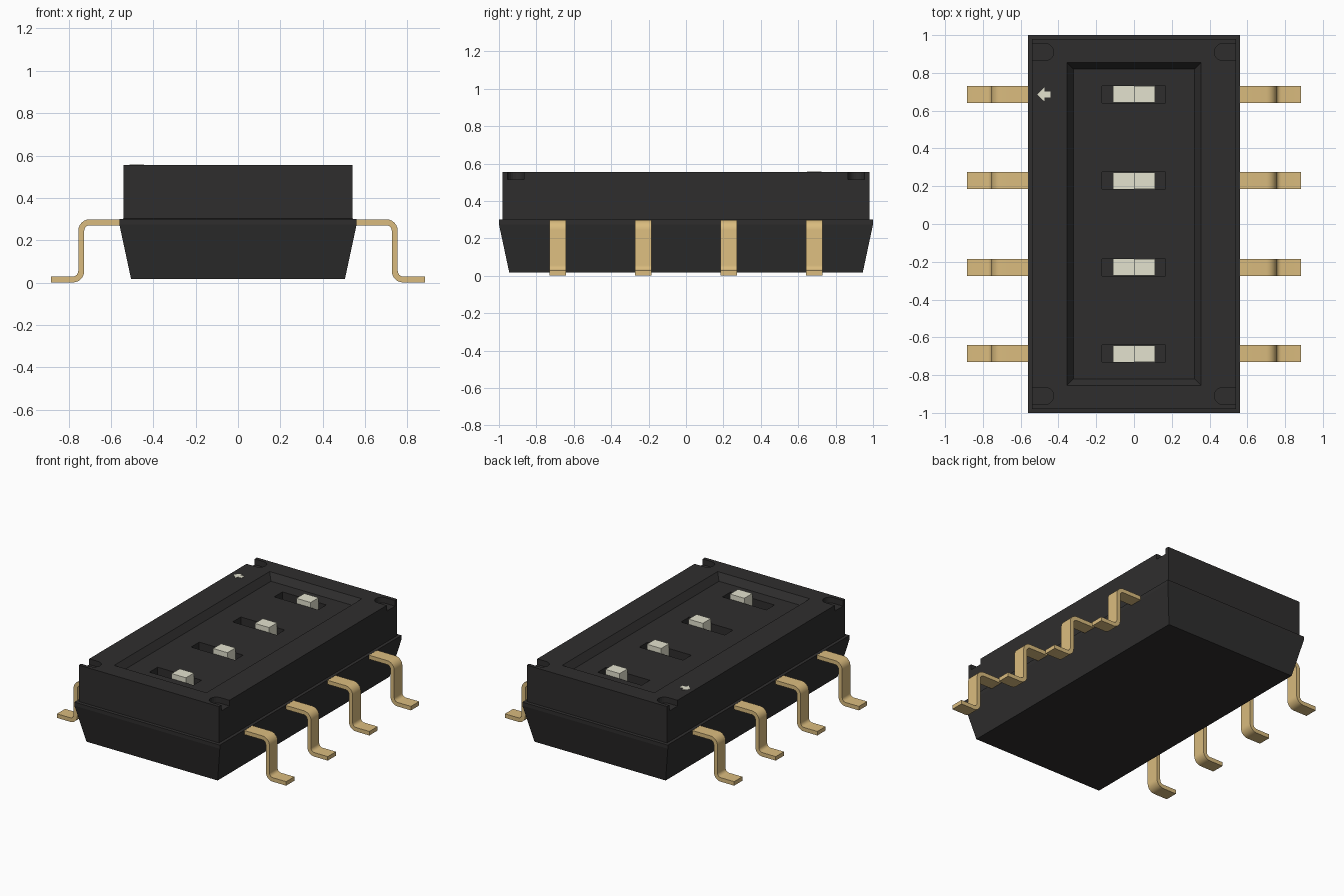
import bpy
import bmesh
from math import cos, sin, pi

default = bpy.data.objects.get("Cube")
if default:
    bpy.data.objects.remove(default, do_unlink=True)


def material(name, r, g, b):
    mat = bpy.data.materials.new(name)
    mat.use_nodes = True
    mat.diffuse_color = (r, g, b, 1)
    shader = mat.node_tree.nodes["Principled BSDF"]
    shader.inputs["Base Color"].default_value = (r, g, b, 1)
    shader.inputs["Roughness"].default_value = 0.7
    return mat


black = material("black plastic", 0.028, 0.027, 0.027)
gold = material("gold metal", 0.70, 0.50, 0.21)
ivory = material("ivory plastic", 0.77, 0.76, 0.62)


def finish(name, bm, mat):
    bmesh.ops.recalc_face_normals(bm, faces=bm.faces)
    mesh = bpy.data.meshes.new(name)
    bm.to_mesh(mesh)
    bm.free()
    mesh.materials.append(mat)
    obj = bpy.data.objects.new(name, mesh)
    bpy.context.collection.objects.link(obj)
    return obj


def loft(name, rings, mat):
    """Stack closed loops of points into a capped solid."""
    bm = bmesh.new()
    loops = [[bm.verts.new(p) for p in ring] for ring in rings]
    for low, high in zip(loops, loops[1:]):
        for i in range(len(low)):
            j = (i + 1) % len(low)
            bm.faces.new((low[i], low[j], high[j], high[i]))
    bm.faces.new(loops[0])
    bm.faces.new(loops[-1])
    return finish(name, bm, mat)


def rect(hx, hy, z):
    return [(-hx, -hy, z), (hx, -hy, z), (hx, hy, z), (-hx, hy, z)]


def prism(name, outline, z0, z1, mat):
    return loft(name, [[(x, y, z) for x, y in outline] for z in (z0, z1)], mat)


def box(name, x0, x1, y0, y1, z0, z1, mat):
    return prism(name, [(x0, y0), (x1, y0), (x1, y1), (x0, y1)], z0, z1, mat)


def select(obj):
    bpy.ops.object.select_all(action="DESELECT")
    obj.select_set(True)
    bpy.context.view_layer.objects.active = obj


def cut(target, cutter):
    cutter.hide_render = True
    mod = target.modifiers.new("cut", "BOOLEAN")
    mod.operation = "DIFFERENCE"
    mod.solver = "EXACT"
    mod.object = cutter
    select(target)
    bpy.ops.object.modifier_apply(modifier=mod.name)
    bpy.data.objects.remove(cutter, do_unlink=True)


TOP, FLOOR = 0.555, 0.51
ROWS = [-0.686, -0.229, 0.229, 0.686]
HALF = 0.045

# Housing: tapered base, thin lip and straight upper cover
housing = loft("housing", [rect(0.505, 0.945, 0.018), rect(0.56, 1.0, 0.275),
                           rect(0.56, 1.0, 0.30), rect(0.54, 0.98, 0.302),
                           rect(0.54, 0.98, TOP)], black)

# Recessed panel with sloping walls
cut(housing, loft("panel_cutter", [rect(0.32, 0.82, FLOOR), rect(0.355, 0.855, TOP),
                                   rect(0.355, 0.855, 0.65)], black))

# Round-ended notches in the corners, open to the long sides
for sx in (-1, 1):
    for sy in (-1, 1):
        arc = [pi / 2 + pi * i / 10 for i in range(11)]
        outline = [(sx * (0.47 + HALF * cos(a)), sy * 0.91 + HALF * sin(a)) for a in arc]
        outline += [(sx * 0.6, sy * 0.91 - HALF), (sx * 0.6, sy * 0.91 + HALF)]
        cut(housing, prism("notch_cutter", outline, 0.515, 0.65, black))

# Slots with sliding actuators: low half on the left, raised half on the right
for n, y in enumerate(ROWS, 1):
    cut(housing, box("slot_cutter", -0.17, 0.168, y - HALF, y + HALF, 0.43, 0.65, black))
    profile = [(-0.11, 0.43), (0.11, 0.43), (0.11, 0.545), (0, 0.545), (0, 0.455), (-0.11, 0.455)]
    loft(f"slider_{n}", [[(x, y + s * (HALF - 0.001), z) for x, z in profile]
                         for s in (-1, 1)], ivory)

# Direction arrow printed on the cover
arrow = [(-0.513, 0), (-0.473, -0.038), (-0.473, -0.015), (-0.443, -0.015),
         (-0.443, 0.015), (-0.473, 0.015), (-0.473, 0.038)]
prism("arrow_mark", [(x, y + ROWS[-1]) for x, y in arrow], TOP - 0.002, TOP + 0.002, ivory)


# Bent leads: a folded strip given thickness
def lead(name, side, y):
    steps = [pi / 2 * i / 6 for i in range(7)]
    path = [(0.5, 0.285)]
    path += [(0.70 + 0.04 * sin(a), 0.245 + 0.04 * cos(a)) for a in steps]
    path += [(0.78 - 0.04 * cos(a), 0.055 - 0.04 * sin(a)) for a in steps]
    path.append((0.883, 0.015))
    bm = bmesh.new()
    rows = [[bm.verts.new((side * x, y + w, z)) for w in (-HALF, HALF)] for x, z in path]
    for a, b in zip(rows, rows[1:]):
        bm.faces.new((a[0], a[1], b[1], b[0]))
    obj = finish(name, bm, gold)
    mod = obj.modifiers.new("thickness", "SOLIDIFY")
    mod.thickness = 0.028
    mod.offset = 0
    mod.use_even_offset = True
    select(obj)
    bpy.ops.object.modifier_apply(modifier=mod.name)
    bpy.ops.object.shade_smooth_by_angle(angle=pi / 6)


for n, y in enumerate(ROWS, 1):
    lead(f"left_lead_{n}", 1, y)
    lead(f"right_lead_{n}", -1, y)
